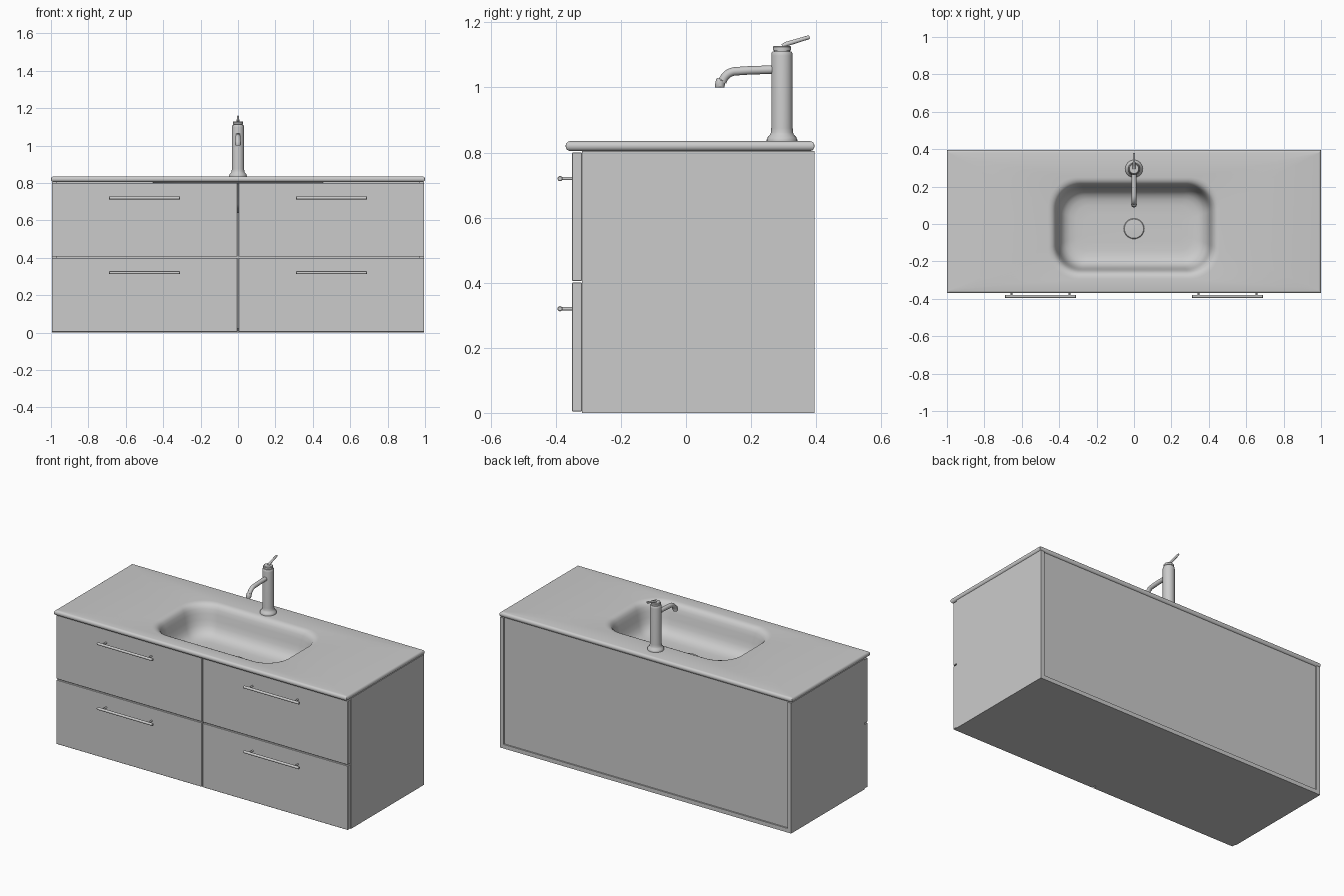
import bpy, bmesh, math
from mathutils import Vector

if "Cube" in bpy.data.objects:
    bpy.data.objects.remove(bpy.data.objects["Cube"])


def finish(name, bm, angle=35):
    bmesh.ops.recalc_face_normals(bm, faces=bm.faces)
    me = bpy.data.meshes.new(name)
    bm.to_mesh(me)
    bm.free()
    ob = bpy.data.objects.new(name, me)
    bpy.context.collection.objects.link(ob)
    bpy.ops.object.select_all(action='DESELECT')
    ob.select_set(True)
    bpy.context.view_layer.objects.active = ob
    bpy.ops.object.shade_smooth_by_angle(angle=math.radians(angle))
    return ob


def loft(name, rings, angle=35):
    """Skin a list of equal-length closed rings and cap both ends."""
    bm = bmesh.new()
    vs = [[bm.verts.new(p) for p in r] for r in rings]
    n = len(vs[0])
    for a, b in zip(vs, vs[1:]):
        for i in range(n):
            j = (i + 1) % n
            bm.faces.new((a[i], a[j], b[j], b[i]))
    bm.faces.new(vs[0][::-1])
    bm.faces.new(vs[-1])
    return finish(name, bm, angle)


def box(name, x0, x1, y0, y1, z0, z1, bevel=0.0):
    bm = bmesh.new()
    bmesh.ops.create_cube(bm, size=1)
    for v in bm.verts:
        v.co = ((x0 + x1) / 2 + v.co.x * (x1 - x0),
                (y0 + y1) / 2 + v.co.y * (y1 - y0),
                (z0 + z1) / 2 + v.co.z * (z1 - z0))
    if bevel:
        bmesh.ops.bevel(bm, geom=bm.edges[:], offset=bevel, segments=1, affect='EDGES')
    return finish(name, bm, 30)


def lathe(name, x, y, profile, n=32):
    t = [2 * math.pi * i / n for i in range(n)]
    return loft(name, [[(x + r * math.cos(a), y + r * math.sin(a), z) for a in t]
                       for r, z in profile])


def tube(name, pts, radii, n=16):
    """Round sweep along a path lying in one plane."""
    pts = [Vector(p) for p in pts]
    rings = []
    for i, p in enumerate(pts):
        d = (pts[min(i + 1, len(pts) - 1)] - pts[max(i - 1, 0)]).normalized()
        u = Vector((1, 0, 0)) if abs(d.x) < 0.9 else Vector((0, 1, 0))
        w = d.cross(u).normalized()
        r = radii[i] if isinstance(radii, (list, tuple)) else radii
        rings.append([p + r * (u * math.cos(a) + w * math.sin(a))
                      for a in (2 * math.pi * k / n for k in range(n))])
    return loft(name, rings)


def rounded_rect(cx, cy, hx, hy, r, z, seg=12):
    pts = []
    for k, (sx, sy) in enumerate(((1, 1), (-1, 1), (-1, -1), (1, -1))):
        for i in range(seg + 1):
            a = math.pi / 2 * (k + i / seg)
            pts.append((cx + sx * (hx - r) + r * math.cos(a),
                        cy + sy * (hy - r) + r * math.sin(a), z))
    return pts


# Carcass panels: sides, bottom, recessed back, centre divider
for side, s in (("left", -1), ("right", 1)):
    xa, xb = sorted((s * 0.97, s * 0.995))
    box(f"{side}_side_panel", xa, xb, -0.32, 0.395, 0, 0.805)
box("bottom_panel", -0.97, 0.97, -0.32, 0.395, 0, 0.025)
box("back_panel", -0.97, 0.97, 0.37, 0.386, 0.025, 0.805)

# Drawer fronts with bar handles
for side, s in (("left", -1), ("right", 1)):
    for row, z0, z1, hz in (("lower", 0.004, 0.4, 0.32), ("upper", 0.406, 0.8, 0.72)):
        xa, xb = sorted((s * 0.003, s * 0.995))
        box(f"{side}_{row}_drawer_front", xa, xb, -0.35, -0.32, z0, z1, 0.0015)
        c = s * 0.5
        tube(f"{side}_{row}_handle_bar",
             [(c + d, -0.387, hz) for d in (-0.19, -0.188, 0.188, 0.19)],
             [0.006, 0.008, 0.008, 0.006])
        for i, d in enumerate((-0.155, 0.155)):
            tube(f"{side}_{row}_handle_post_{i + 1}",
                 [(c + d, -0.349, hz), (c + d, -0.387, hz)], 0.005, 12)

# Countertop with integrated basin, lofted from underside to basin floor
BX, BY, HX, HY, R = 0, -0.022, 0.44, 0.252, 0.15
FLOOR = 0.655
rings = []


def basin_ring(inset, z):
    rings.append(rounded_rect(BX, BY, HX - inset, HY - inset, max(R - inset * 0.6, 0.03), z))


for inset, z in ((0.12, FLOOR - 0.015), (0.06, FLOOR), (0.03, FLOOR + 0.03), (0.0, 0.79), (-0.02, 0.805)):
    basin_ring(inset, z)
for i in range(9):
    a = -math.pi / 2 + math.pi * i / 8
    e = 0.013 * (1 - math.cos(a))
    rings.append(rounded_rect(0, 0.0125, 1 - e, 0.3825 - e, 0.003, 0.82 + 0.015 * math.sin(a)))
for inset, z in ((-0.02, 0.835), (-0.008, 0.8335), (0.004, 0.829), (0.014, 0.82),
                 (0.022, 0.805), (0.029, 0.78), (0.036, 0.745), (0.044, 0.715),
                 (0.056, 0.69), (0.074, 0.672), (0.098, 0.661), (0.13, 0.656),
                 (0.18, FLOOR)):
    basin_ring(inset, z)
loft("countertop_basin", rings, 40)

# Drain cover
lathe("drain_cover", 0, -0.025, [(0.055, FLOOR - 0.004), (0.055, FLOOR + 0.005),
                                 (0.051, FLOOR + 0.009), (0.02, FLOOR + 0.011)])

# Faucet body, cap and lever
FY = 0.295
lathe("faucet_body", 0, FY, [(0.047, 0.833), (0.047, 0.84), (0.044, 0.847), (0.037, 0.854),
                             (0.034, 0.862), (0.033, 0.875), (0.033, 1.098),
                             (0.032, 1.106), (0.029, 1.111)])
lathe("faucet_cap", 0, FY, [(0.024, 1.109), (0.024, 1.113), (0.028, 1.114),
                            (0.028, 1.124), (0.025, 1.128)])
tube("faucet_lever", [(0, 0.297, 1.126), (0, 0.31, 1.134), (0, 0.376, 1.154), (0, 0.38, 1.155)],
     [0.008, 0.007, 0.006, 0.004])

# Spout: straight run, quarter bend, aerator tip
path = [(0, 0.275, 1.055), (0, 0.2, 1.053), (0, 0.155, 1.05)]
for i in range(1, 9):
    a = math.radians(75) * i / 8
    path.append((0, 0.155 - 0.045 * math.sin(a), 1.005 + 0.045 * math.cos(a)))
tube("faucet_spout", path, [0.013] * len(path))
tube("spout_tip", [(0, 0.108, 1.024), (0, 0.107, 1.022), (0, 0.103, 1.002), (0, 0.103, 1.0)],
     [0.013, 0.015, 0.015, 0.013])
